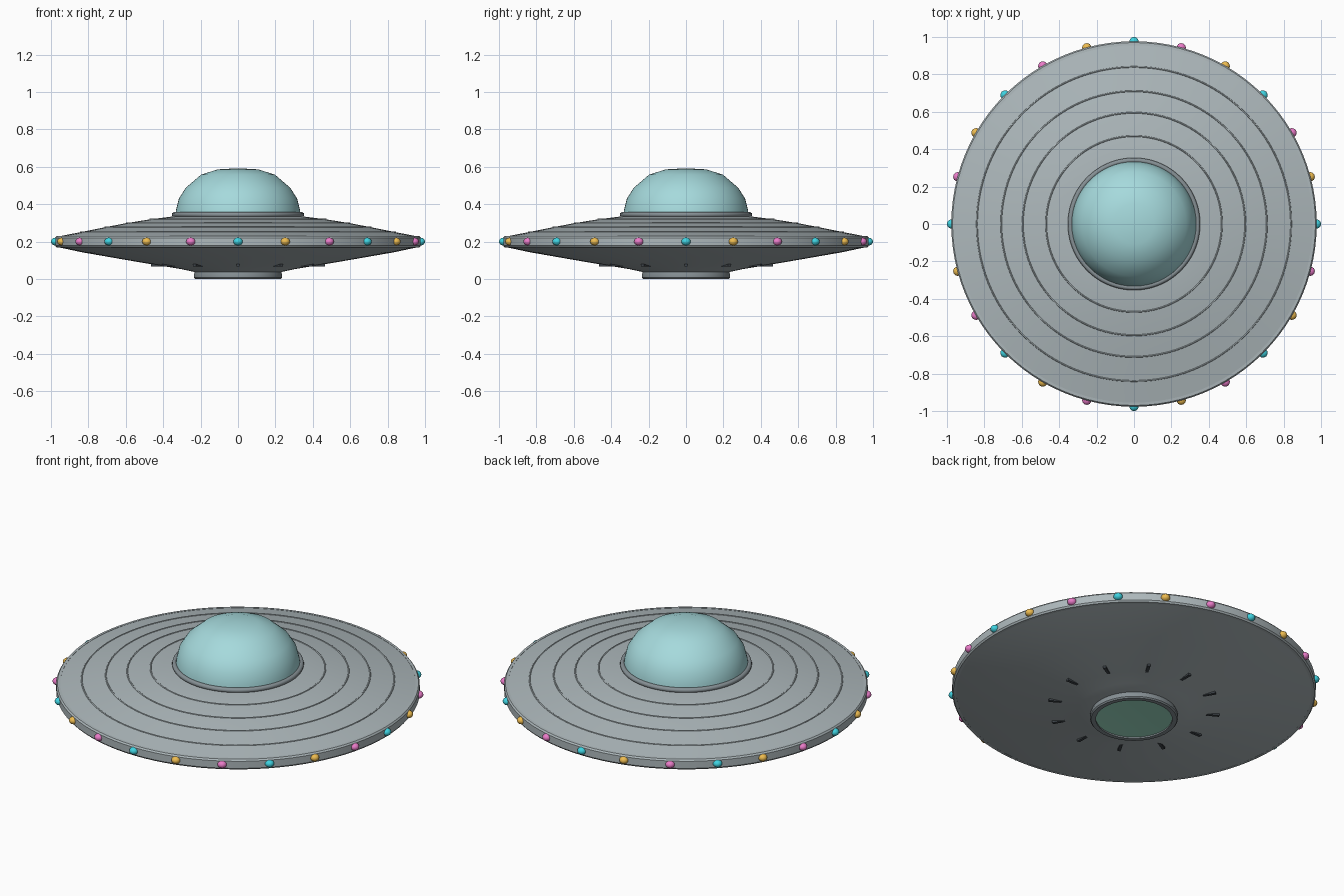
import bpy, math
from mathutils import Matrix

if "Cube" in bpy.data.objects:
    bpy.data.objects.remove(bpy.data.objects["Cube"])


def material(name, rgb):
    m = bpy.data.materials.new(name)
    m.diffuse_color = (*rgb, 1)
    m.use_nodes = True
    m.node_tree.nodes["Principled BSDF"].inputs["Base Color"].default_value = m.diffuse_color
    return m


def finish(ob, mat=None, angle=35):
    if mat:
        ob.data.materials.append(mat)
    bpy.ops.object.select_all(action='DESELECT')
    ob.select_set(True)
    bpy.context.view_layer.objects.active = ob
    bpy.ops.object.shade_smooth_by_angle(angle=math.radians(angle))
    return ob


def lathe(name, profile, mat=None, n=96, closed=False, angle=35):
    """Revolve (radius, z) points about z; radius 0 becomes a pole."""
    verts, rings, faces = [], [], []
    for r, z in profile:
        count = 1 if r == 0 else n
        rings.append([len(verts) + i % count for i in range(n)])
        verts += [(r * math.cos(math.tau * i / n), r * math.sin(math.tau * i / n), z)
                  for i in range(count)]
    pairs = list(zip(rings, rings[1:]))
    if closed:
        pairs.append((rings[-1], rings[0]))
    for a, b in pairs:
        for i in range(n):
            j = (i + 1) % n
            faces.append(list(dict.fromkeys((a[i], a[j], b[j], b[i]))))
    me = bpy.data.meshes.new(name)
    me.from_pydata(verts, [], faces)
    ob = bpy.data.objects.new(name, me)
    bpy.context.collection.objects.link(ob)
    return finish(ob, mat, angle)


def torus(name, radius, z, minor, mat=None):
    ring = [(radius + minor * math.cos(math.tau * k / 10),
             z + minor * math.sin(math.tau * k / 10)) for k in range(10)]
    return lathe(name, ring, mat, closed=True, angle=60)


hull_grey = material("hull_grey", (0.42, 0.48, 0.50))
trim = material("dark_trim", (0.24, 0.28, 0.30))
vent_dark = material("vent_dark", (0.05, 0.06, 0.07))
glass = material("dome_glass", (0.38, 0.70, 0.72))
beam = material("beam_green", (0.35, 0.75, 0.58))
lamps = [material("lamp_cyan", (0.05, 0.65, 0.75)),
         material("lamp_orange", (0.85, 0.50, 0.08)),
         material("lamp_pink", (0.82, 0.20, 0.58))]

# saucer hull
top = [(0.962, 0.227), (0.84, 0.251), (0.71, 0.277), (0.595, 0.299), (0.47, 0.319), (0.35, 0.334)]
lathe("saucer_hull", [(0, 0.035), (0.22, 0.035), (0.30, 0.052), (0.395, 0.068), (0.53, 0.09),
                      (0.68, 0.116), (0.83, 0.142), (0.962, 0.17)] + top + [(0, 0.34)], hull_grey)

# rim band
lathe("rim_band", [(0.955, 0.168), (0.97, 0.169), (0.977, 0.178), (0.977, 0.22),
                   (0.97, 0.229), (0.955, 0.23)], hull_grey, closed=True)

# raised seams on the upper hull
for r, z in top[1:5]:
    torus(f"seam_ring_{int(r * 100)}", r, z, 0.004, hull_grey)

# dome and its collar
lathe("dome", [(0.335, 0.335), (0.331, 0.37), (0.316, 0.43), (0.279, 0.488),
               (0.197, 0.558), (0.108, 0.586), (0, 0.592)], glass, n=64, angle=60)
torus("dome_collar", 0.34, 0.344, 0.014, trim)

# underside hatch ring and glowing lens
lathe("hatch_ring", [(0.205, 0.0), (0.23, 0.0), (0.236, 0.007), (0.236, 0.024),
                     (0.228, 0.045), (0.205, 0.045)], trim, closed=True)
lathe("beam_lens", [(0.21, 0.008), (0.12, 0.012), (0, 0.014)], beam)

# radial vents on the underside
for i in range(12):
    a = math.tau * i / 12
    bpy.ops.mesh.primitive_cube_add(size=1)
    ob = bpy.context.object
    ob.name = f"vent_{i + 1}"
    ob.data.transform(Matrix.Translation((0.43, 0, 0.077)) @ Matrix.Diagonal((0.07, 0.017, 0.02, 1)))
    ob.rotation_euler.z = a
    ob.data.materials.append(vent_dark)

# rim lights
for i in range(24):
    bpy.ops.mesh.primitive_uv_sphere_add(segments=20, ring_count=12, radius=1)
    ob = bpy.context.object
    ob.name = f"rim_light_{i + 1}"
    ob.data.transform(Matrix.Translation((0.975, 0, 0.2)) @ Matrix.Diagonal((0.025, 0.025, 0.021, 1)))
    ob.rotation_euler.z = math.tau * i / 24
    finish(ob, lamps[i % 3], 60)
